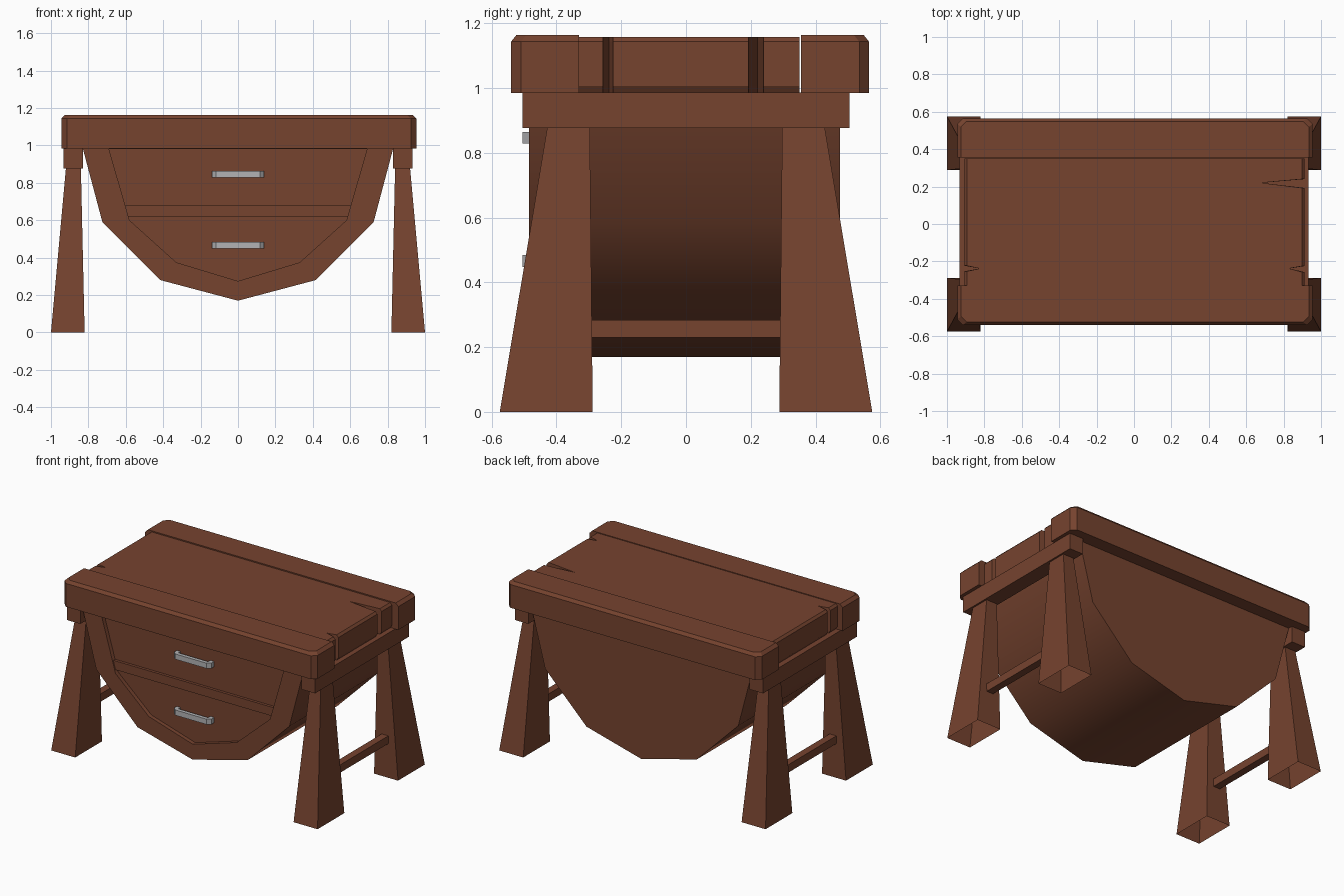
import bpy, bmesh, math

if "Cube" in bpy.data.objects:
    bpy.data.objects.remove(bpy.data.objects["Cube"])


def material(name, rgb):
    m = bpy.data.materials.new(name)
    m.diffuse_color = (*rgb, 1)
    m.use_nodes = True
    m.node_tree.nodes["Principled BSDF"].inputs["Base Color"].default_value = m.diffuse_color
    return m


WOOD = material("brown_wood", (0.18, 0.056, 0.028))
METAL = material("grey_metal", (0.45, 0.45, 0.46))


def loft(name, rings, mat=WOOD, cap_start=True):
    """Skin a list of equal-length point rings and cap the ends."""
    bm = bmesh.new()
    vs = [[bm.verts.new(p) for p in r] for r in rings]
    n = len(rings[0])
    for a, b in zip(vs, vs[1:]):
        for i in range(n):
            j = (i + 1) % n
            bm.faces.new((a[i], a[j], b[j], b[i]))
    bm.faces.new(vs[-1])
    start = bm.faces.new(vs[0])
    bmesh.ops.recalc_face_normals(bm, faces=bm.faces[:])
    if not cap_start:
        bm.faces.remove(start)
    me = bpy.data.meshes.new(name)
    bm.to_mesh(me)
    bm.free()
    me.materials.append(mat)
    ob = bpy.data.objects.new(name, me)
    bpy.context.collection.objects.link(ob)
    return ob


def rect(x0, x1, y0, y1, z):
    return [(x0, y0, z), (x1, y0, z), (x1, y1, z), (x0, y1, z)]


def box(name, x0, x1, y0, y1, z0, z1, mat=WOOD):
    return loft(name, [rect(x0, x1, y0, y1, z0), rect(x0, x1, y0, y1, z1)], mat)


# Outer tabletop planks with chamfered outer edges and corners
def edge_plank(name, inner, outer):
    s = 1 if outer > inner else -1

    def ring(z, d):
        x0, x1, y, c = -0.945 + d, 0.955 - d, outer - s * d * 0.8, 0.03
        return [(x0, inner, z), (x1, inner, z), (x1, y - s * c, z),
                (x1 - c, y, z), (x0 + c, y, z), (x0, y - s * c, z)]
    loft(name, [ring(0.985, 0), ring(1.143, 0), ring(1.163, 0.02)])


edge_plank("front_plank", -0.33, -0.54)
edge_plank("back_plank", 0.355, 0.565)


# Middle plank with split cracks in its ends
def middle_ring(z, d):
    l, r = -0.907 + d, 0.911 - d
    return [(x, y, z) for x, y in (
        (l, -0.33), (r, -0.33), (r, -0.257), (0.83, -0.238), (r, -0.225),
        (r, 0.193), (0.68, 0.22), (r, 0.24), (r, 0.35), (l, 0.35),
        (l, -0.223), (-0.825, -0.238), (l, -0.253))]


loft("middle_plank", [middle_ring(0.985, 0.014), middle_ring(1.006, 0),
                      middle_ring(1.143, 0), middle_ring(1.158, 0.014)])


# Rounded-bottom cabinet with a recessed drawer front
def profile(half, y):
    pts = half + [(-x, z) for x, z in reversed(half[:-1])]
    return [(x, y, z) for x, z in pts]


outer = [(-0.83, 0.985), (-0.725, 0.59), (-0.415, 0.28), (0, 0.17)]
inner = [(-0.69, 0.981), (-0.58, 0.60), (-0.33, 0.375), (0, 0.275)]
cabinet = loft("cabinet", [profile(outer, 0.475), profile(outer, -0.485),
                           profile(inner, -0.485), profile(inner, -0.457)])
bpy.context.view_layer.objects.active = cabinet
cabinet.select_set(True)
bpy.ops.object.shade_smooth_by_angle(angle=math.radians(40))

# Divider between the two drawers
div = [(-0.586, 0.62), (0.586, 0.62), (0.603, 0.68), (-0.603, 0.68)]
loft("drawer_divider", [[(x, y, z) for x, z in div] for y in (-0.45, -0.476)])

# Drawer handles: bent bars with ribs
grip = [(-0.14, -0.45), (-0.14, -0.485), (-0.118, -0.505), (0.118, -0.505),
        (0.14, -0.485), (0.14, -0.45), (0.112, -0.45), (0.112, -0.48),
        (-0.112, -0.48), (-0.112, -0.45)]
for label, z in (("upper", 0.846), ("lower", 0.466)):
    loft(label + "_handle",
         [[(x, y, z + h) for x, y in grip] for h in (-0.018, 0.018)], METAL)

# End rails, tapered legs and stretcher bars
for side, s in (("left", -1), ("right", 1)):
    box(side + "_rail", s * 0.83, s * 0.932, -0.505, 0.505, 0.877, 0.986)
    box(side + "_stretcher", s * 0.875, s * 0.925, -0.31, 0.31, 0.23, 0.283)
    for end, t in (("front", -1), ("back", 1)):
        loft(f"{end}_{side}_leg",
             [rect(s * 0.82, s * 1.0, t * 0.288, t * 0.575, 0),
              rect(s * 0.84, s * 0.92, t * 0.297, t * 0.428, 0.88)],
             cap_start=False)
